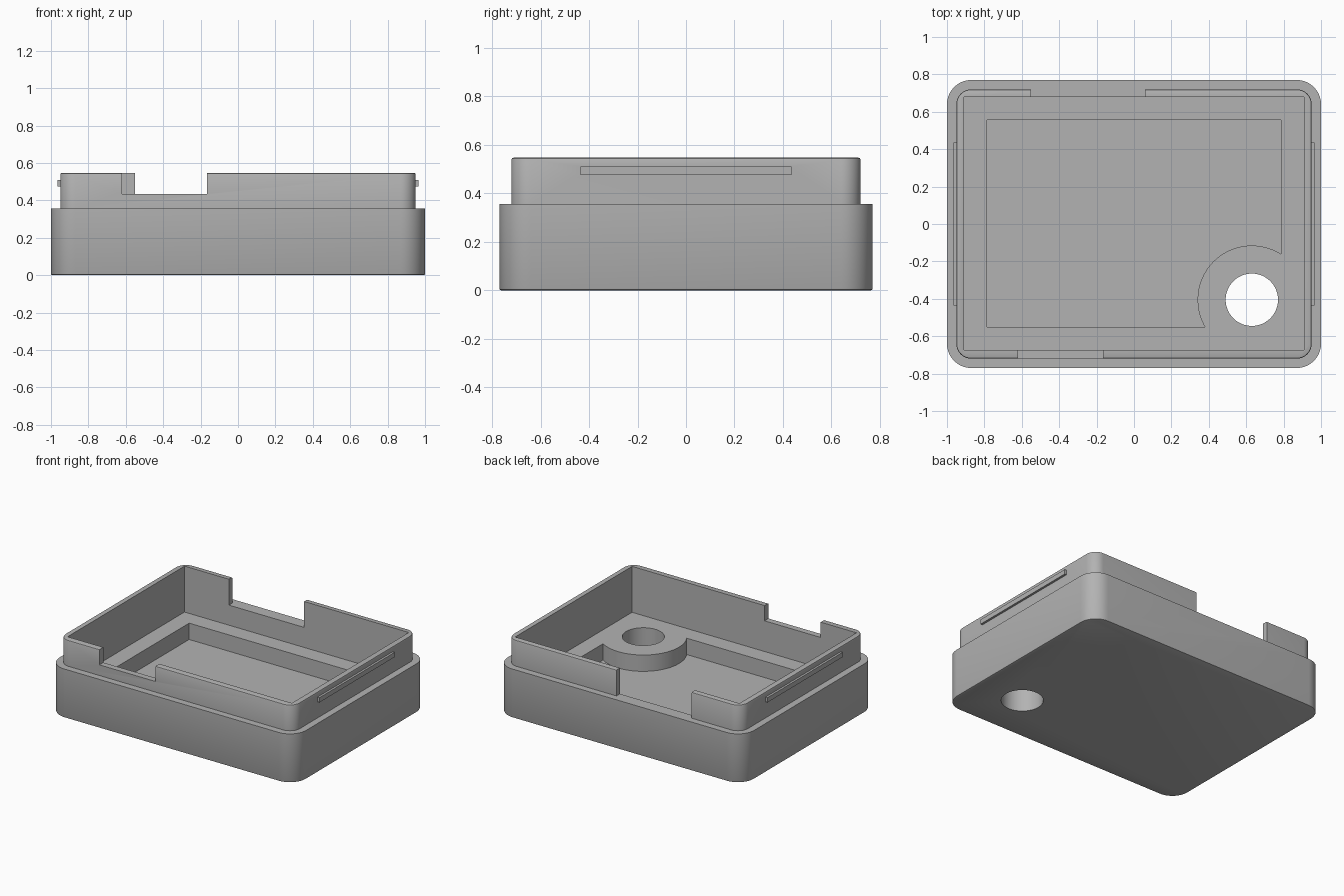
import bpy, bmesh, math

if "Cube" in bpy.data.objects:
    bpy.data.objects.remove(bpy.data.objects["Cube"])

grey = bpy.data.materials.new("matte grey")
grey.use_nodes = True
colour = (0.45, 0.45, 0.45, 1)
grey.diffuse_color = colour
grey.node_tree.nodes["Principled BSDF"].inputs["Base Color"].default_value = colour

BASE_TOP, LIP_TOP, FLOOR, POCKET = 0.357, 0.547, 0.21, 0.09
POST = (0.63, -0.405)


def finish(name, bm):
    bmesh.ops.recalc_face_normals(bm, faces=bm.faces)
    mesh = bpy.data.meshes.new(name)
    bm.to_mesh(mesh)
    bm.free()
    obj = bpy.data.objects.new(name, mesh)
    bpy.context.collection.objects.link(obj)
    mesh.materials.append(grey)
    return obj


def box(name, x, y, z, radius=0, soften=None):
    """Box between ranges; rounded upright corners, optional softened rim."""
    bm = bmesh.new()
    bmesh.ops.create_cube(bm, size=1)
    for v in bm.verts:
        v.co = [r[0] + (c + 0.5) * (r[1] - r[0]) for c, r in zip(v.co, (x, y, z))]
    if radius:
        upright = [e for e in bm.edges if abs(e.verts[0].co.z - e.verts[1].co.z) > 0.01]
        bmesh.ops.bevel(bm, geom=upright, offset=radius, segments=10,
                        profile=0.5, affect='EDGES')
    if soften is not None:
        rim = [e for e in bm.edges if all(abs(v.co.z - soften) < 1e-4 for v in e.verts)]
        bmesh.ops.bevel(bm, geom=rim, offset=0.008, segments=2,
                        profile=0.5, affect='EDGES')
    return finish(name, bm)


def cylinder(name, radius, z):
    bm = bmesh.new()
    bmesh.ops.create_cone(bm, cap_ends=True, segments=64, radius1=radius,
                          radius2=radius, depth=z[1] - z[0])
    bmesh.ops.translate(bm, verts=bm.verts, vec=(*POST, (z[0] + z[1]) / 2))
    return finish(name, bm)


def combine(target, other, operation):
    mod = target.modifiers.new("combine", 'BOOLEAN')
    mod.operation, mod.object, mod.solver = operation, other, 'EXACT'
    bpy.context.view_layer.objects.active = target
    bpy.ops.object.modifier_apply(modifier=mod.name)
    bpy.data.objects.remove(other)


# Outer tray and the narrower lip rising from it
tray = box("enclosure_tray", (-1, 1), (-0.77, 0.77), (0, BASE_TOP), 0.13, soften=0)
lip = box("lip", (-0.95, 0.95), (-0.72, 0.72), (0.05, LIP_TOP), 0.08, soften=LIP_TOP)
combine(tray, lip, 'UNION')

# Snap ridges on both short sides
for side in (-1, 1):
    x = sorted((side * 0.93, side * 0.966))
    combine(tray, box("snap_ridge", x, (-0.435, 0.435), (0.475, 0.51)), 'UNION')

# Main cavity
combine(tray, box("cavity", (-0.91, 0.91), (-0.675, 0.68), (FLOOR, 1)), 'DIFFERENCE')

# Recessed pocket that leaves a round post standing
pocket = box("pocket", (-0.785, 0.785), (-0.55, 0.555), (POCKET, FLOOR + 0.05))
combine(pocket, cylinder("post", 0.29, (0, 1)), 'DIFFERENCE')
combine(tray, pocket, 'DIFFERENCE')

# Through hole in the post
combine(tray, cylinder("hole", 0.14, (-0.5, 1)), 'DIFFERENCE')

# Openings in the front and back of the lip
combine(tray, box("front_opening", (-0.62, -0.165), (-0.9, -0.6), (0.435, 1)), 'DIFFERENCE')
combine(tray, box("back_opening", (-0.55, 0.06), (0.6, 0.9), (BASE_TOP, 1)), 'DIFFERENCE')

bpy.ops.object.select_all(action='DESELECT')
tray.select_set(True)
bpy.context.view_layer.objects.active = tray
bpy.ops.object.shade_smooth_by_angle(angle=math.radians(30))
